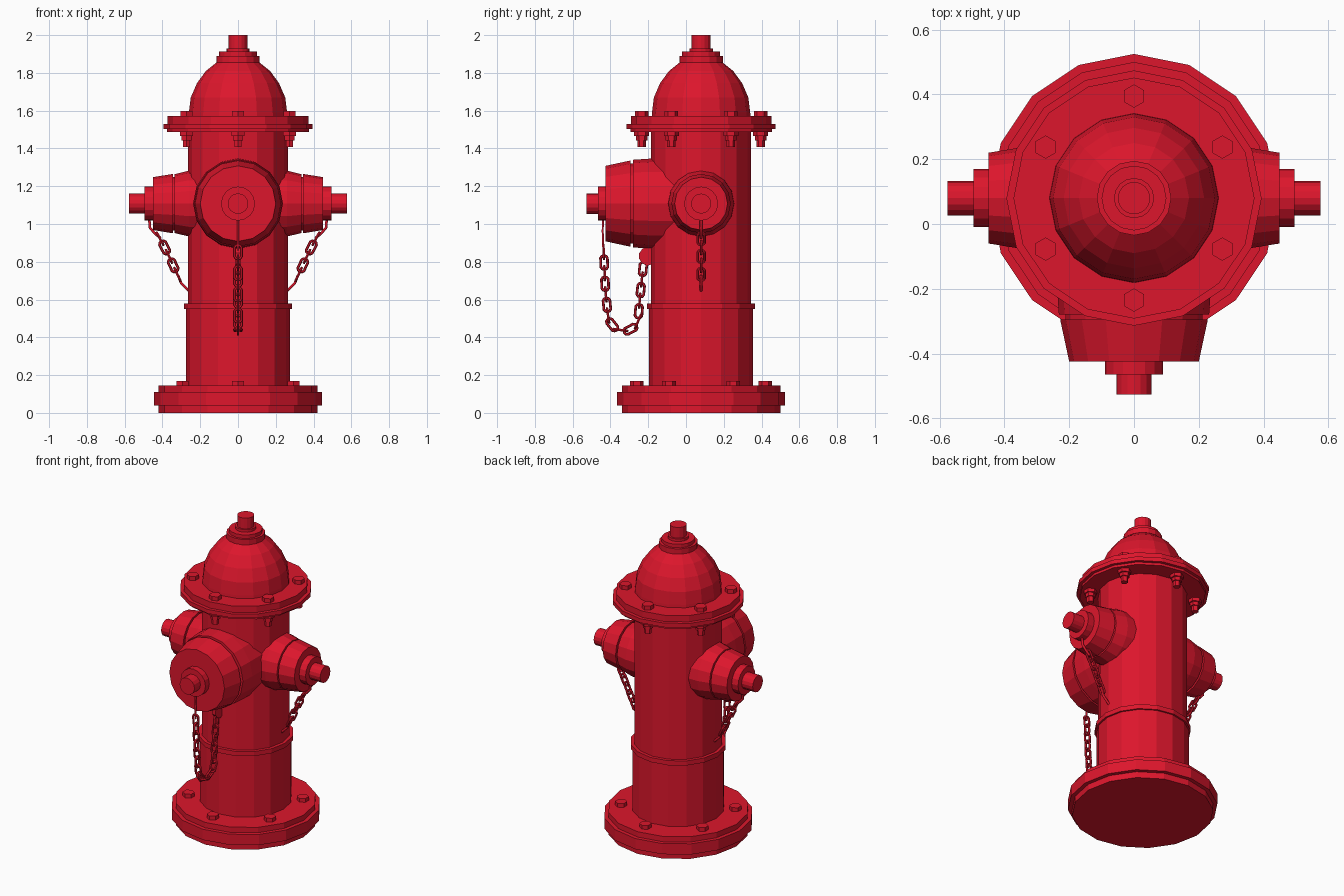
import bpy, bmesh
from math import pi, cos, sin, radians
from mathutils import Matrix, Vector

if "Cube" in bpy.data.objects:
    bpy.data.objects.remove(bpy.data.objects["Cube"])

CY, OZ = 0.08, 1.108          # barrel axis y, outlet height
red = bpy.data.materials.new("red_paint")
red.diffuse_color = (0.72, 0.008, 0.025, 1)
red.use_nodes = True
red.node_tree.nodes["Principled BSDF"].inputs["Base Color"].default_value = red.diffuse_color


def finish(name, bm):
    bmesh.ops.recalc_face_normals(bm, faces=bm.faces)
    me = bpy.data.meshes.new(name)
    bm.to_mesh(me)
    bm.free()
    me.materials.append(red)
    ob = bpy.data.objects.new(name, me)
    bpy.context.collection.objects.link(ob)
    return ob


def lathe(name, profile, mat, sides=16, start=0.0):
    """Revolve (radius, height) points about local z and cap both ends."""
    bm = bmesh.new()
    rings = []
    for r, h in profile:
        angles = [start + 2 * pi * i / sides for i in range(sides)]
        rings.append([bm.verts.new(mat @ Vector((r * cos(a), r * sin(a), h))) for a in angles])
    for lo, hi in zip(rings, rings[1:]):
        for i in range(sides):
            j = (i + 1) % sides
            bm.faces.new((lo[i], lo[j], hi[j], hi[i]))
    bm.faces.new(rings[0])
    bm.faces.new(rings[-1])
    return finish(name, bm)


def wire(name, points, radius=0.008):
    cu = bpy.data.curves.new(name, 'CURVE')
    cu.dimensions = '3D'
    cu.bevel_depth, cu.bevel_resolution, cu.use_fill_caps = radius, 1, True
    sp = cu.splines.new('POLY')
    sp.points.add(len(points) - 1)
    for p, co in zip(sp.points, points):
        p.co = (*co, 1)
    cu.materials.append(red)
    ob = bpy.data.objects.new(name, cu)
    bpy.context.collection.objects.link(ob)


def along(points, d):
    """Position and direction at distance d along a polyline."""
    for a, b in zip(points, points[1:]):
        seg = (b - a).length
        if d <= seg:
            break
        d -= seg
    t = (b - a).normalized()
    return a + t * d, t


def chain(name, points, pitch=0.056, half=0.018, rad=0.019, tube=0.0075, n=10, m=6):
    """Alternating stretched rings following a polyline."""
    pts = [Vector(p) for p in points]
    total = sum((b - a).length for a, b in zip(pts, pts[1:]))
    count = round(total / pitch)
    bm = bmesh.new()
    for k in range(count):
        d = (k + 0.5) * total / count
        pos = along(pts, d)[0]
        t = along(pts, min(d + 0.03, total))[0] - along(pts, max(d - 0.03, 0))[0]
        mat = (Matrix.Translation(pos) @ t.to_track_quat('X', 'Z').to_matrix().to_4x4()
               @ Matrix.Rotation(k % 2 * pi / 2, 4, 'X'))
        rings = []
        for i in range(n):
            a = 2 * pi * (i + 0.5) / n - pi / 2
            c = half if cos(a) > 0 else -half
            ring = []
            for j in range(m):
                b = 2 * pi * j / m
                r = rad + tube * cos(b)
                ring.append(bm.verts.new(mat @ Vector((c + r * cos(a), r * sin(a), tube * sin(b)))))
            rings.append(ring)
        for i in range(n):
            p, q = rings[i], rings[(i + 1) % n]
            for j in range(m):
                bm.faces.new((p[j], q[j], q[(j + 1) % m], p[(j + 1) % m]))
    finish(name, bm)


axis = Matrix.Translation((0, CY, 0))

# Base flange, lower and upper barrel
lathe("base_flange", [(.42, 0), (.42, .04), (.445, .04), (.445, .11), (.42, .145)][:4]
      + [(.42, .11), (.42, .145)], axis)
lathe("lower_barrel", [(.275, .1), (.275, .55), (.286, .55), (.286, .58), (.265, .58)], axis)
lathe("upper_barrel", [(.265, .57), (.265, 1.5)], axis)

# Top flange, domed bonnet and operating nut
lathe("top_flange", [(.375, 1.487), (.375, 1.503), (.394, 1.503), (.394, 1.53),
                     (.372, 1.53), (.372, 1.571)], axis)
lathe("bonnet", [(.262, 1.56), (.26, 1.59), (.25, 1.67), (.217, 1.746), (.17, 1.81),
                 (.105, 1.862)], axis)
lathe("operating_nut", [(.115, 1.855), (.115, 1.89), (.1, 1.89), (.1, 1.913), (.062, 1.913),
                        (.062, 1.93), (.05, 1.93), (.05, 2.0)], axis)

# Hex bolts round both flanges, with nuts beneath the upper one
for i in range(6):
    a = radians(30 + 60 * i)
    top = Matrix.Translation((.315 * cos(a), CY + .315 * sin(a), 0))
    low = Matrix.Translation((.34 * cos(a), CY + .34 * sin(a), 0))
    lathe(f"top_bolt_{i}", [(.036, 1.56), (.036, 1.597)], top, 6, pi / 2)
    lathe(f"top_nut_{i}", [(.04, 1.495), (.04, 1.465), (.03, 1.465), (.03, 1.442),
                           (.022, 1.442), (.022, 1.408)], top, 6, pi / 2)
    lathe(f"base_bolt_{i}", [(.036, .135), (.036, .17)], low, 6, pi / 2)

# Large front outlet: collar, groove, cap and nut
front = Matrix.Translation((0, 0, OZ)) @ Matrix.Rotation(pi / 2, 4, 'X')
lathe("front_collar", [(.238, -.06), (.238, .19), (.232, .28), (.212, .28), (.212, .3)], front)
lathe("front_cap", [(.228, .295), (.2, .425), (.09, .425), (.09, .465), (.054, .465),
                    (.054, .527)], front)

# Front chain with its hook and lug
wire("front_hook", [(0, -.44, 1.03), (0, -.441, .96), (0, -.437, .86)], .006)
chain("front_chain", [(0, -.437, .88), (0, -.427, .65), (0, -.41, .49), (0, -.37, .44),
                      (0, -.3, .437), (0, -.255, .48), (0, -.243, .62), (0, -.225, .79)])
lug = Matrix.Translation((-.012, -.2, .83)) @ Matrix.Rotation(pi / 2, 4, 'Y')
lathe("front_chain_lug", [(.05, 0), (.05, .024)], lug, 10)

# Side outlets, mirrored, each with a hanging chain
for side, s in (("right", 1), ("left", -1)):
    out = Matrix.Translation((0, CY, OZ)) @ Matrix.Rotation(s * pi / 2, 4, 'Y')
    lathe(side + "_collar", [(.178, .1), (.174, .26), (.156, .335), (.142, .335), (.142, .35)], out)
    lathe(side + "_cap", [(.157, .345), (.14, .45), (.09, .45), (.09, .496), (.053, .496),
                          (.053, .576)], out)
    wire(side + "_hook", [(s * .47, CY, 1.03), (s * .466, CY, .98), (s * .44, CY, .95),
                          (s * .41, CY, .925)])
    chain(side + "_chain", [(s * .425, CY, .945), (s * .38, CY, .86), (s * .31, CY, .71)])
    wire(side + "_anchor", [(s * .318, CY, .73), (s * .3, CY, .685), (s * .258, CY, .645)])
